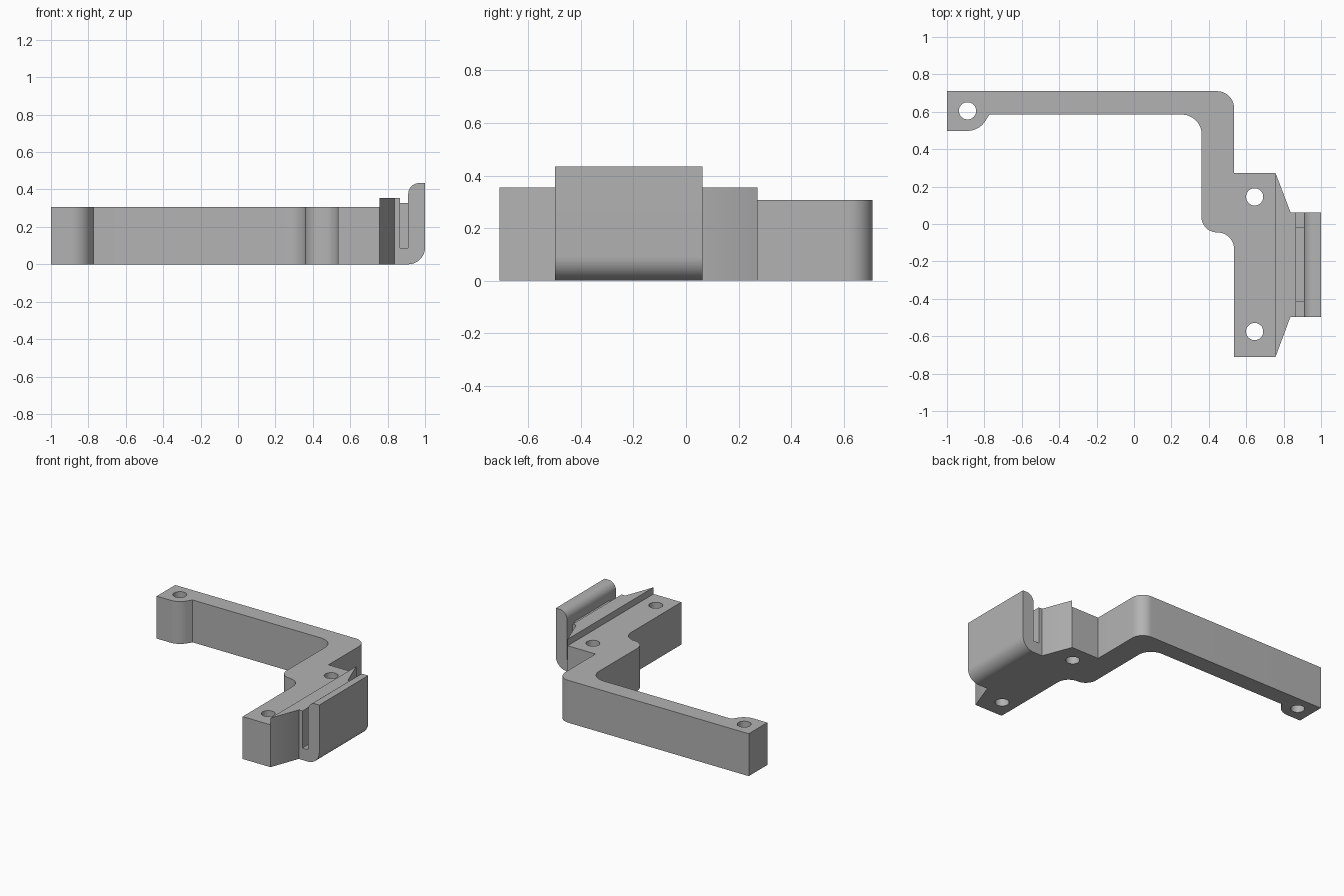
import bpy
import bmesh
from math import cos, sin, radians
from mathutils import Matrix, Vector

if "Cube" in bpy.data.objects:
    bpy.data.objects.remove(bpy.data.objects["Cube"], do_unlink=True)

GREY = (0.45, 0.45, 0.45, 1)
mat = bpy.data.materials.new("plain grey")
mat.use_nodes = True
mat.diffuse_color = GREY
mat.node_tree.nodes["Principled BSDF"].inputs["Base Color"].default_value = GREY


def arc(cx, cy, r, start, end, steps=12):
    """Points along a circular fillet, angles in degrees."""
    angles = [radians(start + (end - start) * i / steps) for i in range(steps + 1)]
    return [(cx + r * cos(a), cy + r * sin(a)) for a in angles]


def make_object(name, bm):
    bmesh.ops.recalc_face_normals(bm, faces=bm.faces)
    mesh = bpy.data.meshes.new(name)
    bm.to_mesh(mesh)
    bm.free()
    mesh.materials.append(mat)
    obj = bpy.data.objects.new(name, mesh)
    bpy.context.collection.objects.link(obj)
    return obj


def prism(name, outline, low, high, along="z"):
    """Extrude a plan outline up z, or an xz profile along y."""
    def place(a, b):
        return (a, b, low) if along == "z" else (a, low, b)
    bm = bmesh.new()
    face = bm.faces.new([bm.verts.new(place(a, b)) for a, b in outline])
    new = bmesh.ops.extrude_face_region(bm, geom=[face])["geom"]
    shift = Vector((0, 0, high - low)) if along == "z" else Vector((0, high - low, 0))
    bmesh.ops.translate(bm, vec=shift,
                        verts=[v for v in new if isinstance(v, bmesh.types.BMVert)])
    obj = make_object(name, bm)
    bpy.ops.object.select_all(action="DESELECT")
    obj.select_set(True)
    bpy.context.view_layer.objects.active = obj
    bpy.ops.object.shade_smooth_by_angle(angle=radians(25))
    return obj


# Cranked arm with mounting plate
arm = [(-1, 0.71)]
arm += arc(0.445, 0.62, 0.09, 90, 0)
arm += [(0.535, 0.272), (0.757, 0.272), (0.757, -0.71), (0.535, -0.71)]
arm += arc(0.445, -0.135, 0.09, 0, 90)
arm += arc(0.445, 0.04, 0.085, 270, 180)[1:]
arm += arc(0.255, 0.478, 0.107, 0, 90)
arm += [(-0.773, 0.585)]
arm += arc(-0.89, 0.61, 0.112, -35, -90)
arm += [(-1, 0.498)]
bracket = prism("bracket_arm", arm, 0, 0.307)

# Three screw holes
bm = bmesh.new()
for x, y in [(-0.89, 0.605), (0.645, 0.145), (0.645, -0.575)]:
    bmesh.ops.create_cone(bm, cap_ends=True, segments=32, radius1=0.046, radius2=0.046,
                          depth=1, matrix=Matrix.Translation((x, y, 0.15)))
cutter = make_object("screw_hole_cutter", bm)
cutter.hide_render = True
cutter.hide_set(True)
holes = bracket.modifiers.new("screw_holes", "BOOLEAN")
holes.operation = "DIFFERENCE"
holes.solver = "EXACT"
holes.object = cutter

# Tapered raised ridge beside the plate
prism("tapered_ridge", [(0.757, -0.71), (0.838, -0.492), (0.838, 0.06), (0.757, 0.272)],
      0, 0.355)

# Hooked clip with slot
clip = [(0.838, 0)]
clip += arc(0.91, 0.09, 0.09, -90, 0)
clip += [(1, 0.434)]
clip += arc(0.968, 0.376, 0.058, 90, 180)
clip += [(0.91, 0.086), (0.865, 0.086), (0.865, 0.355), (0.838, 0.355)]
prism("hooked_clip", clip, -0.498, 0.062, along="y")

# Web filling the middle of the slot
prism("slot_web", [(0.86, 0.08), (0.915, 0.08), (0.915, 0.328), (0.86, 0.328)],
      -0.417, -0.018, along="y")
